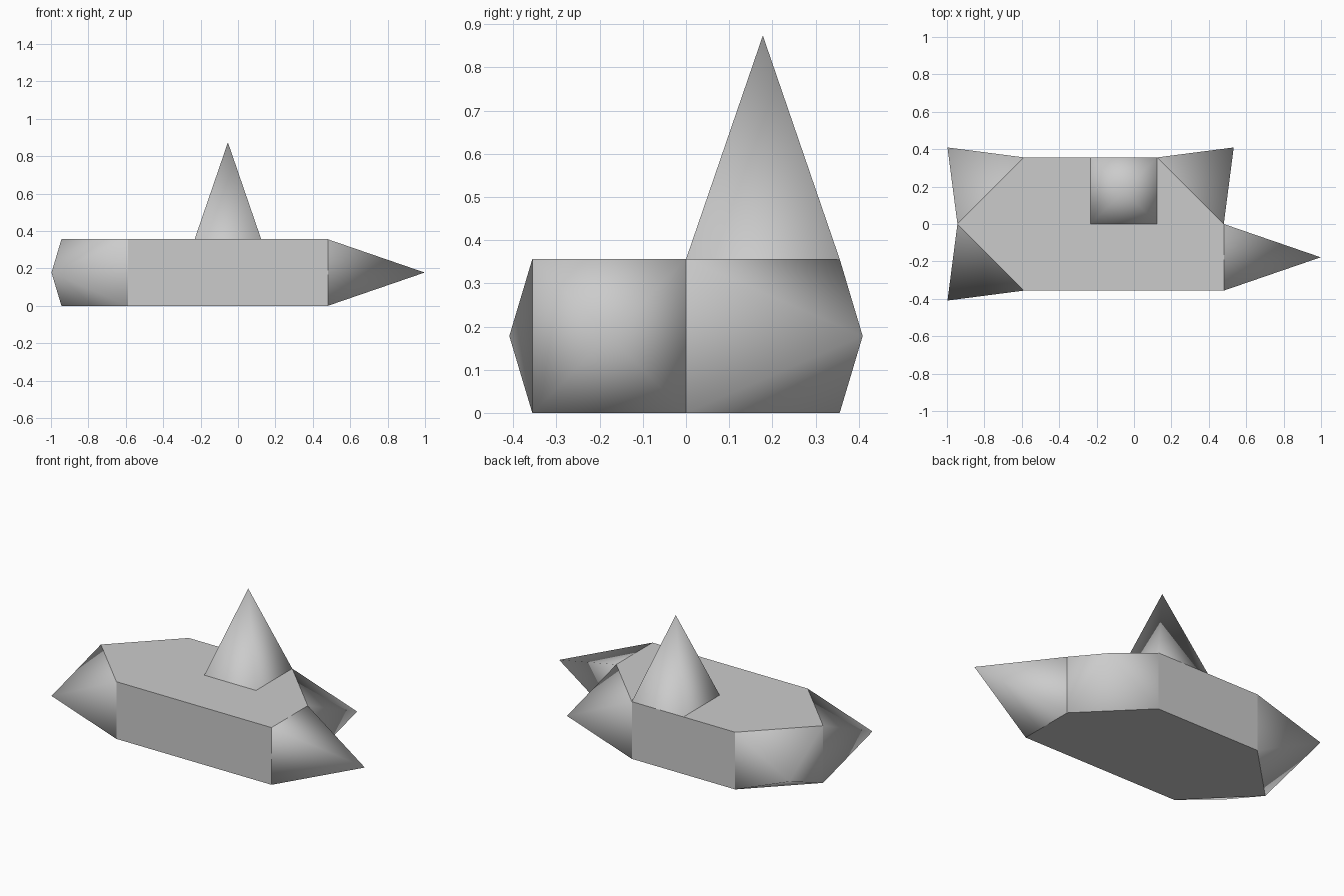
import bpy, bmesh, math
from mathutils import Vector

if "Cube" in bpy.data.objects:
    bpy.data.objects.remove(bpy.data.objects["Cube"])

U = 0.356          # grid cell size
X1 = 0.48          # right end of the hull
X0 = X1 - 4 * U    # left end of the hull


def finish(name, bm):
    bmesh.ops.recalc_face_normals(bm, faces=bm.faces)
    mesh = bpy.data.meshes.new(name)
    bm.to_mesh(mesh)
    bm.free()
    obj = bpy.data.objects.new(name, mesh)
    bpy.context.collection.objects.link(obj)
    return obj


def spike(name, base, direction, height):
    """Smooth four-sided spike rising from a base quad."""
    bm = bmesh.new()
    pts = [Vector(p) for p in base]
    verts = [bm.verts.new(p) for p in pts]
    apex = bm.verts.new(sum(pts, Vector()) / 4 + Vector(direction).normalized() * height)
    for i in range(4):
        bm.faces.new((verts[i], verts[(i + 1) % 4], apex))
    bmesh.ops.recalc_face_normals(bm, faces=bm.faces)
    if bm.faces[:][0].normal.dot(bm.faces[:][0].calc_center_median() - sum(pts, Vector()) / 4) < 0:
        bmesh.ops.reverse_faces(bm, faces=bm.faces)
    for f in bm.faces:
        f.smooth = True
    mesh = bpy.data.meshes.new(name)
    bm.to_mesh(mesh)
    bm.free()
    bpy.context.collection.objects.link(bpy.data.objects.new(name, mesh))


def wall(a, b):
    """Vertical quad of hull height between two plan points."""
    return [(*a, 0), (*b, 0), (*b, U), (*a, U)]


# Hull: flat prism with three cut corners
A, B, C = (X0, 0), (X0 + U, -U), (X1, -U)
D, E, F = (X1, 0), (X1 - U, U), (X0 + U, U)
bm = bmesh.new()
face = bm.faces.new([bm.verts.new((*p, 0)) for p in (A, B, C, D, E, F)])
# walls covered by spikes are removed so the skin stays single
ext = bmesh.ops.extrude_face_region(bm, geom=[face], use_keep_orig=True)
bmesh.ops.translate(bm, verts=[v for v in ext["geom"] if isinstance(v, bmesh.types.BMVert)], vec=(0, 0, U))
bmesh.ops.recalc_face_normals(bm, faces=bm.faces)
covered = [f for f in bm.faces if abs(f.normal.z) < 0.5 and abs(f.normal.y) < 0.9]
bmesh.ops.delete(bm, geom=covered, context="FACES_ONLY")
finish("hull", bm)

# Corner spikes on the diagonal walls
spike("front_left_spike", wall(A, B), (-1, -1, 0), 0.327)
spike("back_left_spike", wall(F, A), (-1, 1, 0), 0.327)
spike("back_right_spike", wall(D, E), (1, 1, 0), 0.327)

# Long nose spike and upright spike
spike("nose_spike", wall(C, D), (1, 0, 0), 0.518)
xa, xb = X1 - 2 * U, X1 - U
spike("top_spike", [(xa, 0, U), (xb, 0, U), (xb, U, U), (xa, U, U)], (0, 0, 1), 0.518)
